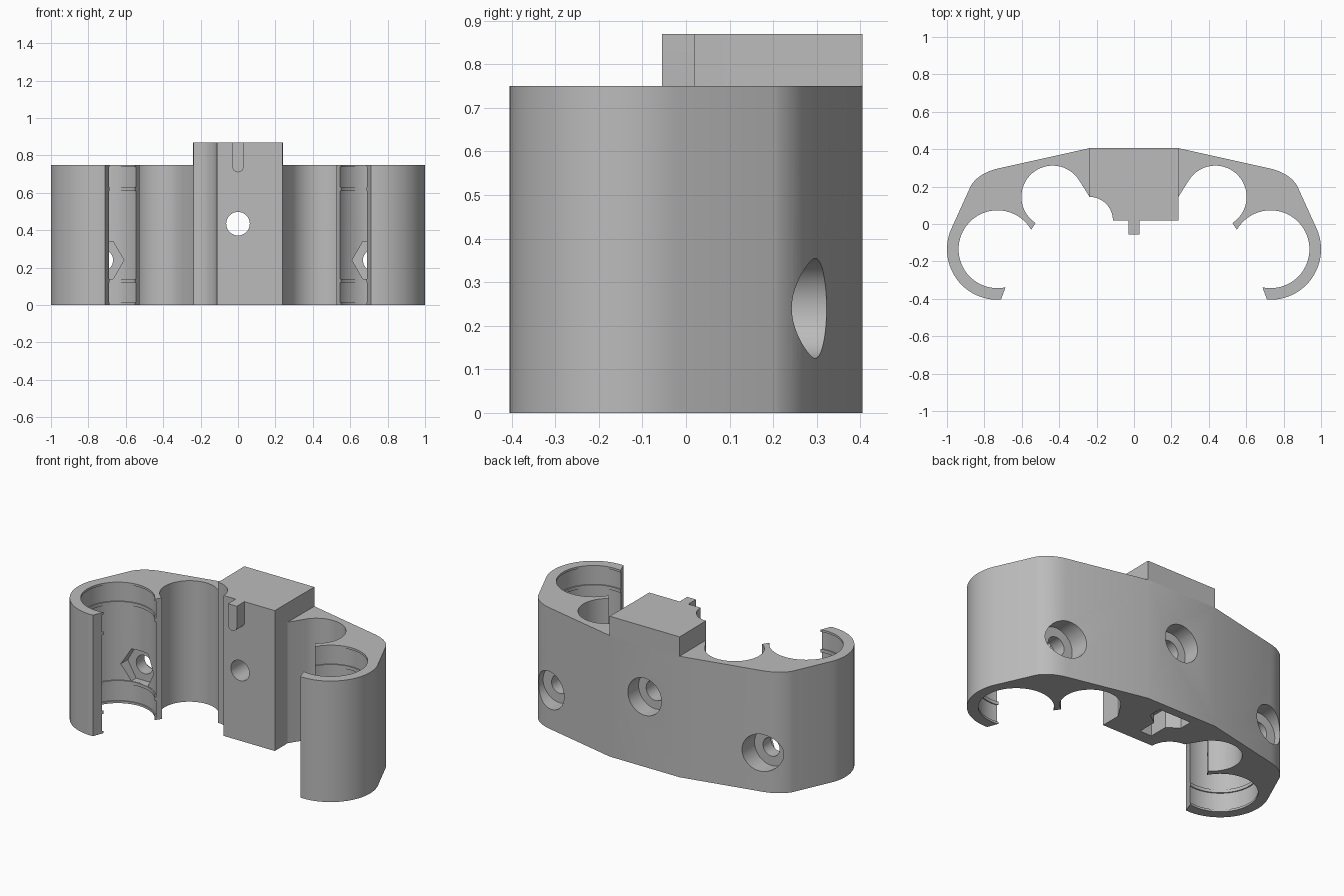
import bpy, bmesh, math
from mathutils import Matrix

if "Cube" in bpy.data.objects:
    bpy.data.objects.remove(bpy.data.objects["Cube"])

grey = bpy.data.materials.new("plain_grey")
grey.diffuse_color = (0.5, 0.5, 0.5, 1)
grey.use_nodes = True
grey.node_tree.nodes["Principled BSDF"].inputs["Base Color"].default_value = grey.diffuse_color


def arc(cx, cy, r, a0, a1, n):
    """Points on a circle arc, angles in degrees."""
    angles = [math.radians(a0 + (a1 - a0) * i / n) for i in range(n + 1)]
    return [(cx + r * math.cos(a), cy + r * math.sin(a)) for a in angles]


def finish(name, bm):
    bmesh.ops.recalc_face_normals(bm, faces=bm.faces[:])
    me = bpy.data.meshes.new(name)
    bm.to_mesh(me)
    bm.free()
    ob = bpy.data.objects.new(name, me)
    bpy.context.collection.objects.link(ob)
    me.materials.append(grey)
    return ob


def raise_faces(bm, faces, vec):
    res = bmesh.ops.extrude_face_region(bm, geom=faces)["geom"]
    bmesh.ops.translate(bm, vec=vec, verts=[g for g in res if isinstance(g, bmesh.types.BMVert)])
    return [g for g in res if isinstance(g, bmesh.types.BMFace)]


def prism(name, pts, vec):
    """Extrude a closed loop of 3D points along vec."""
    bm = bmesh.new()
    raise_faces(bm, [bm.faces.new([bm.verts.new(p) for p in pts])], vec)
    return finish(name, bm)


def rod_y(name, x, z, r, y0, y1, n=48):
    """Round or many-sided rod along y."""
    return prism(name, [(px, y0, pz) for px, pz in arc(x, z, r, 0, 360, n)[:-1]], (0, y1 - y0, 0))


def cut(target, cutter):
    cutter.hide_render = True
    mod = target.modifiers.new("cut", "BOOLEAN")
    mod.operation, mod.solver, mod.object = "DIFFERENCE", "EXACT", cutter
    bpy.context.view_layer.objects.active = target
    bpy.ops.object.modifier_apply(modifier=mod.name)
    bpy.data.objects.remove(cutter)


# Wing profile: sloped back, rounded shoulder, open clip, scalloped inner bay
CX, CY = 0.73, -0.135
p0, p1, p2 = (0.73, 0.296), (0.83, 0.272), (0.872, 0.205)
shoulder = []
for i in range(13):
    t = i / 12
    shoulder.append(tuple((1 - t) ** 2 * a + 2 * t * (1 - t) * b + t * t * c
                          for a, b, c in zip(p0, p1, p2)))
wing = [(0.24, 0.405)] + shoulder
wing += arc(CX, CY, 0.27, 25, -94, 40)
wing += arc(CX, CY, 0.208, -102, 150, 64)
wing += arc(0.435, 0.145, 0.167, -57, 145, 44)
wing += [(0.25, 0.165), (0.238, 0.145)]

# Body: two wings and the centre block grown from one shared footprint
bm = bmesh.new()
right = [bm.verts.new((x, y, 0)) for x, y in wing]
left = [bm.verts.new((-x, y, 0)) for x, y in wing]
relief = [bm.verts.new((x, y, 0)) for x, y in arc(-0.238, 0.02, 0.125, 90, 0, 20)[1:]]
corner = bm.verts.new((0.238, 0.02, 0))
block = [right[0], left[0], left[-1]] + relief + [corner, right[-1]]
faces = [bm.faces.new(loop) for loop in (right, left, block)]
tops = raise_faces(bm, faces, (0, 0, 0.75))
centre = min(tops, key=lambda f: abs(f.calc_center_median().x))
raise_faces(bm, [centre], (0, 0, 0.12))
body = finish("clip_body", bm)

for s in (-1, 1):
    # Bore reliefs, leaving thin ribs inside each clip
    for z0, z1 in ((0.013, 0.12), (0.14, 0.61), (0.63, 0.737)):
        ring = [(x, y, z0) for x, y in arc(s * CX, CY, 0.215, 0, 360, 72)[:-1]]
        cut(body, prism("bore_cutter", ring, (0, 0, z1 - z0)))
    # Wing screw hole, back counterbore and hexagonal nut pocket
    cut(body, rod_y("screw_cutter", s * 0.725, 0.24, 0.057, 0, 0.5))
    cut(body, rod_y("head_cutter", s * 0.725, 0.24, 0.115, 0.2, 0.5))
    cut(body, rod_y("nut_cutter", s * 0.725, 0.24, 0.115, -0.05, 0.12, 6))

# Centre screw hole and counterbore
cut(body, rod_y("centre_screw_cutter", 0, 0.435, 0.063, -0.1, 0.5))
cut(body, rod_y("centre_head_cutter", 0, 0.435, 0.115, 0.3, 0.5))

# Keyed pocket in the underside of the block
half = [(0.04, 0.1), (0.04, 0.22), (0.11, 0.27), (0.11, 0.35)]
outline = half + [(-x, y) for x, y in reversed(half)]
cut(body, prism("pocket_cutter", [(x, y, -0.05) for x, y in outline], (0, 0, 0.17)))

# Locating key on the block front, rounded at the bottom
key_outline = [(-0.03, 0.87)] + arc(0, 0.74, 0.03, 180, 360, 16) + [(0.03, 0.87)]
key = prism("locating_key", [(x, -0.055, z) for x, z in key_outline], (0, 0.076, 0))

# Smooth the curved walls, keep hard edges
for ob in (body, key):
    bpy.ops.object.select_all(action="DESELECT")
    ob.select_set(True)
    bpy.context.view_layer.objects.active = ob
    bpy.ops.object.shade_smooth_by_angle(angle=math.radians(25))
